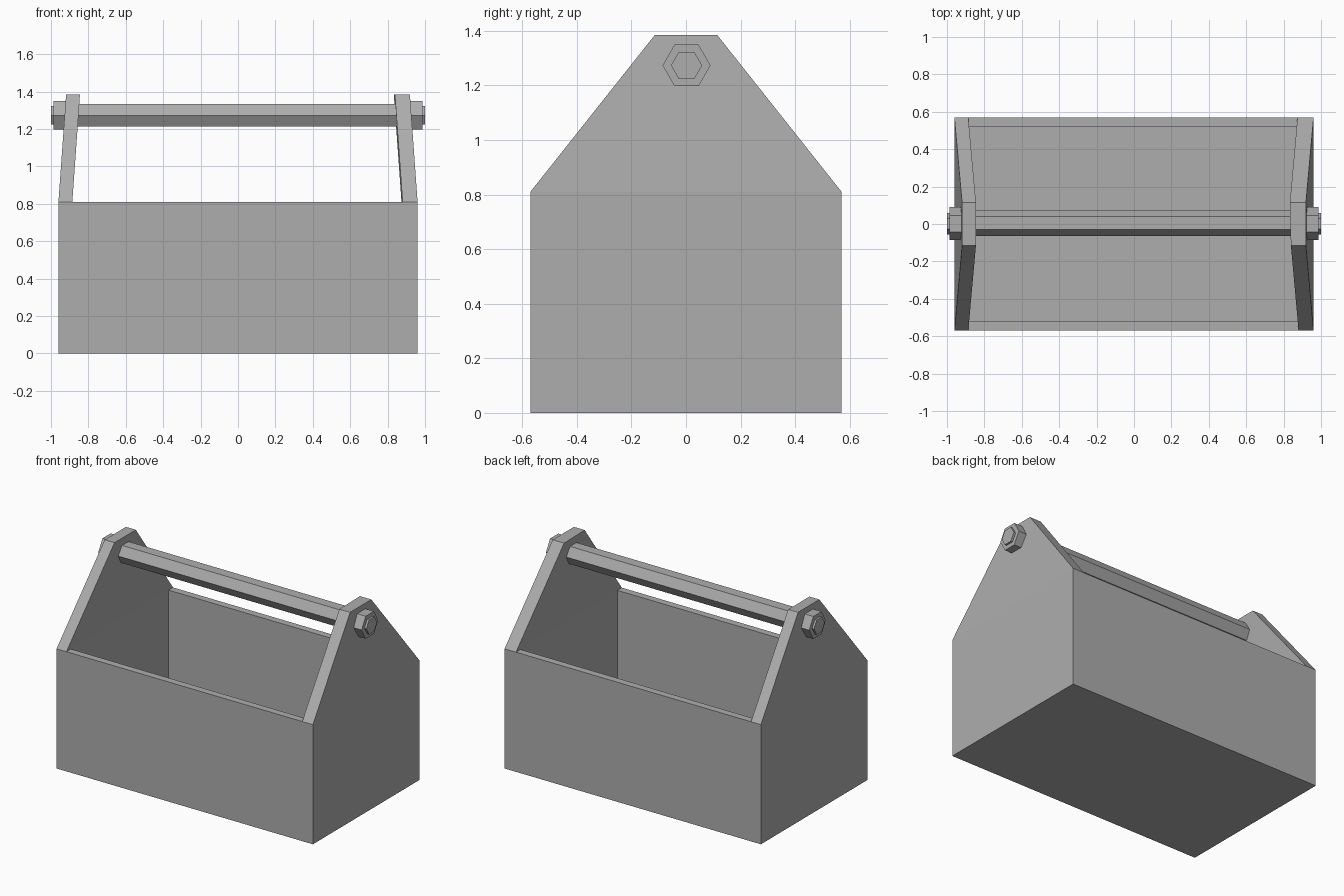
import bpy
import bmesh
import math
from mathutils import Matrix

cube = bpy.data.objects.get("Cube")
if cube:
    bpy.data.objects.remove(cube, do_unlink=True)

# Single material
grey = bpy.data.materials.new("plain_grey")
grey.use_nodes = True
colour = (0.42, 0.42, 0.42, 1)
grey.diffuse_color = colour
grey.node_tree.nodes["Principled BSDF"].inputs["Base Color"].default_value = colour

RIM, FLOOR, TOP = 0.81, 0.05, 1.385
HANDLE_Z = 1.273


def add_object(name, bm):
    bmesh.ops.recalc_face_normals(bm, faces=bm.faces)
    mesh = bpy.data.meshes.new(name)
    bm.to_mesh(mesh)
    bm.free()
    mesh.materials.append(grey)
    obj = bpy.data.objects.new(name, mesh)
    bpy.context.collection.objects.link(obj)
    return obj


def extrude_region(bm, faces):
    """Extrude faces, drop the old ones and return the new vertices."""
    geom = bmesh.ops.extrude_face_region(bm, geom=faces)["geom"]
    moved = [g for g in geom if isinstance(g, bmesh.types.BMVert)]
    old = [f for f in faces if f.is_valid]
    bmesh.ops.delete(bm, geom=old, context="FACES")
    return moved


def build_box():
    bm = bmesh.new()
    columns = (-0.96, -0.886, 0.88, 0.96)
    rows = (-0.57, -0.522, 0.522, 0.57)
    grid = [[bm.verts.new((x, y, RIM)) for y in rows] for x in columns]
    # One end panel is slightly thicker towards the back
    for v in grid[2]:
        v.co.x -= 0.003 + v.co.y * 0.005
    faces = [[bm.faces.new((grid[i][j], grid[i + 1][j],
                            grid[i + 1][j + 1], grid[i][j + 1]))
              for j in range(3)] for i in range(3)]

    # Outer walls and underside
    border = [e for e in bm.edges if e.is_boundary]
    geom = bmesh.ops.extrude_edge_only(bm, edges=border)["geom"]
    for v in geom:
        if isinstance(v, bmesh.types.BMVert):
            v.co.z = 0
    base = [e for e in geom if isinstance(e, bmesh.types.BMEdge)
            and all(v.co.z == 0 for v in e.verts)]
    bmesh.ops.contextual_create(bm, geom=base)

    # Hollow interior
    for v in extrude_region(bm, [faces[1][1]]):
        v.co.z = FLOOR

    # Tapered end panels leaning inwards
    for side, strip in ((-1, faces[0]), (1, faces[2])):
        for v in extrude_region(bm, strip):
            v.co.x -= side * 0.041
            v.co.y *= 0.2
            v.co.z = TOP

    bmesh.ops.dissolve_limit(bm, angle_limit=math.radians(0.5),
                             verts=bm.verts, edges=bm.edges)
    add_object("tool_box_body", bm)


def hex_bar(name, radius, x0, x1, y):
    """Hexagonal bar along x with corners pointing front and back."""
    bm = bmesh.new()
    place = (Matrix.Translation(((x0 + x1) / 2, y, HANDLE_Z))
             @ Matrix.Rotation(math.pi / 2, 4, "Y")
             @ Matrix.Rotation(math.pi / 2, 4, "Z"))
    bmesh.ops.create_cone(bm, cap_ends=True, segments=6, radius1=radius,
                          radius2=radius, depth=abs(x1 - x0))
    # Turn a corner onto the local x axis before placing the bar
    corner = bm.verts[:][0].co
    spin = Matrix.Rotation(-math.atan2(corner.y, corner.x), 4, "Z")
    bmesh.ops.transform(bm, matrix=place @ Matrix.Rotation(0, 4, "Z") @ spin,
                        verts=bm.verts)
    return add_object(name, bm)


build_box()
hex_bar("handle_rod", 0.069, -0.88, 0.88, 0.006)
for label, side in (("left", 1), ("right", -1)):
    hex_bar(label + "_nut", 0.088, side * 0.89, side * 0.986, 0.002)
    hex_bar(label + "_rod_end", 0.057, side * 0.89, side, 0.002)
